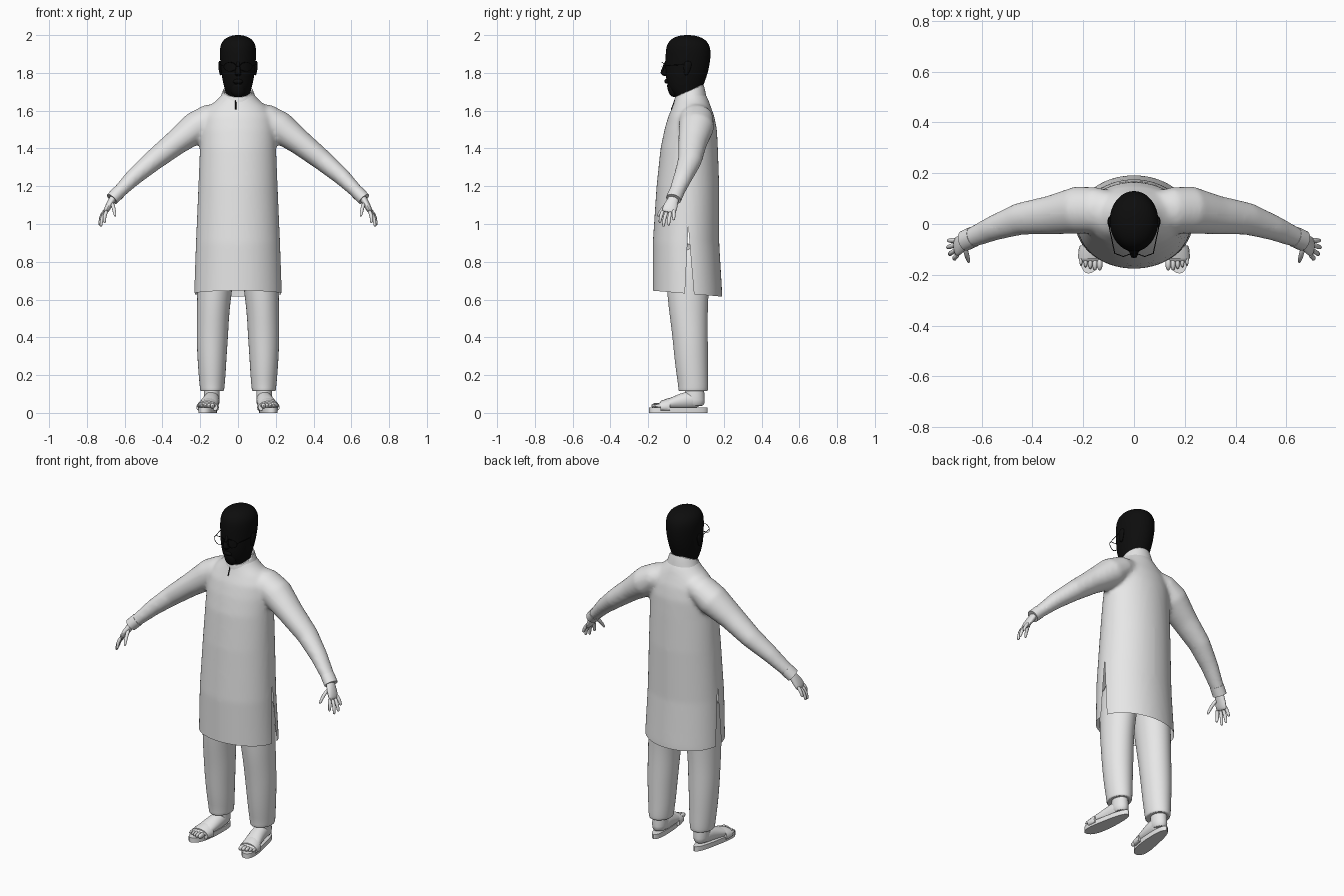
import bpy, bmesh, math
from mathutils import Vector as V

if "Cube" in bpy.data.objects:
    bpy.data.objects.remove(bpy.data.objects["Cube"])

def material(name, c):
    m = bpy.data.materials.new(name)
    m.diffuse_color = (*c, 1)
    m.use_nodes = True
    m.node_tree.nodes["Principled BSDF"].inputs["Base Color"].default_value = m.diffuse_color
    return m

PALE = material("pale_grey", (0.8, 0.8, 0.8))
BLACK = material("black", (0.004, 0.004, 0.004))

def finish(name, bm, mat, sub=0, angle=50):
    bmesh.ops.recalc_face_normals(bm, faces=bm.faces[:])
    me = bpy.data.meshes.new(name)
    bm.to_mesh(me)
    bm.free()
    ob = bpy.data.objects.new(name, me)
    bpy.context.collection.objects.link(ob)
    me.materials.append(mat)
    if sub:
        ob.modifiers.new("subdivide", 'SUBSURF').levels = sub
        ob.modifiers["subdivide"].render_levels = sub
    activate(ob)
    bpy.ops.object.shade_smooth_by_angle(angle=math.radians(angle))
    return ob

def activate(ob):
    bpy.ops.object.select_all(action='DESELECT')
    ob.select_set(True)
    bpy.context.view_layer.objects.active = ob

def loft(bm, rings, n=16, caps=True):
    """Skin elliptical rings given as (centre, half axis, half axis)."""
    loops = []
    for c, u, v in rings:
        loops.append([bm.verts.new(V(c) + V(u) * math.cos(a) + V(v) * math.sin(a))
                      for a in (2 * math.pi * i / n for i in range(n))])
    for a, b in zip(loops, loops[1:]):
        for i in range(n):
            j = (i + 1) % n
            bm.faces.new((a[i], a[j], b[j], b[i]))
    if caps:
        bm.faces.new(loops[0])
        bm.faces.new(loops[-1])

def level(rows):
    """Horizontal rings from (z, x, y, rx, ry)."""
    return [((x, y, z), (rx, 0, 0), (0, ry, 0)) for z, x, y, rx, ry in rows]

def along(pts):
    """Rings across a path of (x, y, z, half width in y, half thickness)."""
    out = []
    for i, p in enumerate(pts):
        d = (V(pts[min(i + 1, len(pts) - 1)][:3]) - V(pts[max(i - 1, 0)][:3])).normalized()
        u = (V((0, 1, 0)) - d * d.y).normalized()
        out.append((p[:3], u * p[3], d.cross(u) * p[4]))
    return out

def flip(pts, s):
    return [(p[0] * s, *p[1:]) for p in pts]

# Tunic: body and sleeves fused into one soft surface
bm = bmesh.new()
loft(bm, level([(.50, 0, .006, .238, .185), (.63, 0, .008, .233, .184), (.9, 0, .0, .223, .176),
                (1.2, 0, .01, .21, .166), (1.4, 0, .017, .202, .152), (1.5, 0, .025, .2, .139),
                (1.57, 0, .028, .19, .122), (1.62, 0, .03, .155, .102), (1.66, 0, .03, .108, .088),
                (1.70, 0, .025, .075, .072)]), 48)
SLEEVE = [(.06, .05, 1.585, .07, .06), (.15, .055, 1.56, .09, .075), (.22, .055, 1.513, .094, .085),
          (.33, .035, 1.43, .077, .067), (.45, .02, 1.335, .064, .056), (.55, -.015, 1.25, .051, .046),
          (.62, -.045, 1.18, .043, .037), (.655, -.06, 1.145, .039, .034)]
for s in (1, -1):
    loft(bm, along(flip(SLEEVE, s)), 24)
tunic = finish("tunic", bm, PALE)
mod = tunic.modifiers.new("fuse", 'REMESH')
mod.mode, mod.voxel_size, mod.use_smooth_shade = 'VOXEL', 0.011, True
mod = tunic.modifiers.new("soften", 'SMOOTH')
mod.factor, mod.iterations = 0.5, 10
activate(tunic)
for m in [m.name for m in tunic.modifiers]:
    bpy.ops.object.modifier_apply(modifier=m)

# Sloping hem and side slits
bm = bmesh.new()
bm.from_mesh(tunic.data)
def split(co, no, **kw):
    bmesh.ops.bisect_plane(bm, geom=bm.verts[:] + bm.edges[:] + bm.faces[:],
                           plane_co=co, plane_no=no, **kw)
split((0, 0, .632), (0, .085, 1), clear_inner=True)
apex = (0, .012, .985)
split(apex, (0, 1, -.05))
split(apex, (0, 1, .085))
gap = []
for f in bm.faces:
    c = f.calc_center_median()
    d = apex[2] - c.z
    if d > 0 and abs(c.x) < .3 and apex[1] - .05 * d < c.y < apex[1] + .085 * d:
        gap.append(f)
bmesh.ops.delete(bm, geom=gap, context='FACES')
bm.to_mesh(tunic.data)
bm.free()
activate(tunic)
bpy.ops.object.shade_smooth_by_angle(angle=math.radians(50))
bpy.context.view_layer.update()

# Standing collar, lower at the front
bm = bmesh.new()
loft(bm, [((0, .022, 1.645), (.105, 0, 0), (0, .088, .02)),
          ((0, .02, 1.675), (.09, 0, 0), (0, .083, .028)),
          ((0, .017, 1.71), (.08, 0, 0), (0, .076, .034)),
          ((0, .017, 1.708), (.074, 0, 0), (0, .07, .032)),
          ((0, .017, 1.66), (.074, 0, 0), (0, .07, .028))], 32, caps=False)
finish("collar", bm, PALE, 1)

# Front placket edge laid on the chest
spots = []
for z in (1.605, 1.63, 1.655):
    hit, p, no, _ = tunic.ray_cast(V((-.012, -1, z)), V((0, 1, 0)))
    if hit:
        spots.append((p, (.003, 0, 0), no * .004))
if len(spots) > 1:
    bm = bmesh.new()
    loft(bm, spots, 6)
    finish("placket", bm, BLACK)

# Head: skull, jaw and neck
bm = bmesh.new()
loft(bm, level([(1.63, 0, .02, .062, .062), (1.68, 0, .012, .064, .07), (1.705, 0, -.003, .068, .085),
                (1.74, 0, -.003, .078, .098), (1.79, 0, .002, .088, .112), (1.85, 0, .009, .094, .119),
                (1.91, 0, .012, .098, .121), (1.95, 0, .011, .094, .114), (1.98, 0, .01, .074, .09),
                (1.997, 0, .008, .038, .048), (2.0, 0, .008, .01, .012)]), 24)
loft(bm, level([(1.672, 0, -.062, .018, .014), (1.69, 0, -.066, .036, .026),
                (1.72, 0, -.07, .04, .03), (1.75, 0, -.07, .036, .035)]), 12)   # chin
finish("head", bm, BLACK, 2)
bm = bmesh.new()
loft(bm, level([(1.782, 0, -.105, .012, .012), (1.795, 0, -.114, .02, .024), (1.81, 0, -.112, .015, .022),
                (1.85, 0, -.104, .009, .014), (1.87, 0, -.1, .006, .006)]), 12)
finish("nose", bm, BLACK, 1)
bm = bmesh.new()
loft(bm, level([(1.742, 0, -.1, .02, .005), (1.75, 0, -.1, .03, .016), (1.76, 0, -.1, .024, .016),
                (1.768, 0, -.1, .014, .01)]), 12)
finish("lips", bm, BLACK, 1)

for s, side in ((1, "left"), (-1, "right")):
    # Ear
    bm = bmesh.new()
    loft(bm, level([(1.785, s * .09, .0, .006, .008), (1.81, s * .094, .004, .008, .017),
                    (1.845, s * .097, .01, .009, .024), (1.865, s * .096, .01, .005, .013)]), 12)
    finish(side + "_ear", bm, BLACK, 1)

    # Glasses: thin lens rim and temple
    bm = bmesh.new()
    n = 24
    rim = [V((s * .042 + .033 * math.cos(a), -.128 + .012 * abs(math.cos(a)), 1.832 + .024 * math.sin(a)))
           for a in (2 * math.pi * i / n for i in range(n + 1))]
    for a, b in zip(rim, rim[1:]):
        d = (b - a).normalized()
        u = d.orthogonal().normalized() * .0018
        loft(bm, [(a, u, d.cross(u)), (b, u, d.cross(u))], 6)
    loft(bm, along([(s * .076, -.115, 1.838, .002, .002), (s * .1, 0, 1.845, .002, .002)]), 6)
    finish(side + "_glasses", bm, BLACK)

    # Sleeve cuff
    bm = bmesh.new()
    loft(bm, along(flip([(.632, -.05, 1.168, .041, .036), (.645, -.056, 1.155, .041, .036),
                         (.667, -.066, 1.132, .041, .035), (.665, -.065, 1.134, .03, .025)], s)), 20)
    finish(side + "_cuff", bm, PALE)

    # Hand: palm and five fingers
    bm = bmesh.new()
    loft(bm, along(flip([(.645, -.055, 1.16, .026, .02), (.665, -.067, 1.13, .029, .02),
                         (.683, -.08, 1.1, .038, .018), (.698, -.09, 1.07, .04, .015),
                         (.704, -.093, 1.058, .034, .009)], s)), 14)
    finish(side + "_palm", bm, PALE, 1)
    fingers = [("index", (.692, -.12, 1.075), (.708, -.133, 1.045), (.706, -.139, 1.005)),
               ("middle", (.698, -.1, 1.07), (.722, -.115, 1.03), (.726, -.12, .985)),
               ("ring", (.7, -.081, 1.07), (.727, -.09, 1.03), (.734, -.092, .992)),
               ("little", (.697, -.064, 1.08), (.721, -.065, 1.05), (.732, -.065, 1.02)),
               ("thumb", (.668, -.085, 1.115), (.658, -.125, 1.085), (.65, -.15, 1.04))]
    for name, a, b, c in fingers:
        tip = V(c) + (V(b) - V(c)) * .12
        bm = bmesh.new()
        loft(bm, along(flip([(*a, .0115, .0115), (*b, .0105, .0105), (*tip, .0085, .0085),
                             (*c, .004, .004)], s)), 8)
        finish(f"{side}_{name}_finger", bm, PALE, 1)

    # Trouser leg
    bm = bmesh.new()
    loft(bm, level(
        [(z, s * x, y, rx, ry) for z, x, y, rx, ry in
         ((.9, .1, .01, .095, .12), (.75, .115, .01, .098, .118), (.6, .128, .01, .09, .108),
          (.5, .133, .015, .085, .1), (.4, .136, .022, .084, .094), (.3, .138, .027, .078, .09),
          (.2, .137, .033, .072, .084), (.15, .137, .038, .067, .08), (.118, .137, .038, .064, .079),
          (.114, .137, .038, .061, .076), (.116, .138, .038, .04, .05))]), 24)
    finish(side + "_trouser_leg", bm, PALE, 1)

    # Foot: ankle into heel, and instep running out to the toes
    bm = bmesh.new()
    loft(bm, level([(.2, s * .138, .045, .042, .05), (.11, s * .138, .045, .042, .052),
                    (.07, s * .138, .046, .043, .055), (.03, s * .138, .046, .04, .056)]), 16)
    finish(side + "_ankle", bm, PALE, 1)
    bm = bmesh.new()
    loft(bm, [((s * x, y, z), (w, 0, 0), (0, 0, h)) for x, y, z, w, h in
              ((.138, .07, .065, .036, .04), (.138, .03, .07, .043, .05), (.145, -.03, .06, .046, .045),
               (.157, -.09, .047, .052, .03), (.166, -.135, .04, .052, .018), (.168, -.15, .037, .044, .012))], 16)
    finish(side + "_foot", bm, PALE, 1)
    for i in range(5):
        x, r = .135 + .0185 * i, .0155 - .0015 * i
        y = -.178 + .006 * i + (.006 if i == 0 else 0)
        bm = bmesh.new()
        bmesh.ops.create_uvsphere(bm, u_segments=12, v_segments=8, radius=1)
        for v in bm.verts:
            v.co = V((s * (x + v.co.x * r * .75), y + .018 + v.co.y * .03, .038 + v.co.z * r))
        finish(f"{side}_toe_{i + 1}", bm, PALE)

    # Sandal: shaped sole and a strap over the toes
    bm = bmesh.new()
    n, low = 32, []
    for i in range(n):
        a = 2 * math.pi * i / n
        t = math.sin(a)                              # 1 heel, -1 toe
        x = .155 - .018 * t + (.047 - .01 * t - .006 * math.cos(2 * a)) * math.cos(a)
        low.append(bm.verts.new((s * (x + .006 * (t < 0) * -t), -.04 + .155 * t, 0)))
    f = bm.faces.new(low)
    top = bmesh.ops.extrude_face_region(bm, geom=[f])["geom"]
    for v in top:
        if isinstance(v, bmesh.types.BMVert):
            v.co.z = .028
    finish(side + "_sandal_sole", bm, PALE, angle=30)
    bm = bmesh.new()
    loft(bm, [((s * x, y, .03), (w, 0, 0), (0, 0, h)) for x, y, w, h in
              ((.157, -.085, .056, .049), (.16, -.1, .058, .046), (.164, -.135, .057, .033),
               (.164, -.135, .053, .028))], 20)
    for v in bm.verts:
        v.co.z = max(v.co.z, .012)
    finish(side + "_sandal_strap", bm, PALE)

# Glasses bridge
bm = bmesh.new()
loft(bm, [((x, -.13, 1.836), (0, .002, 0), (0, 0, .002)) for x in (-.012, .012)], 6)
finish("glasses_bridge", bm, BLACK)
